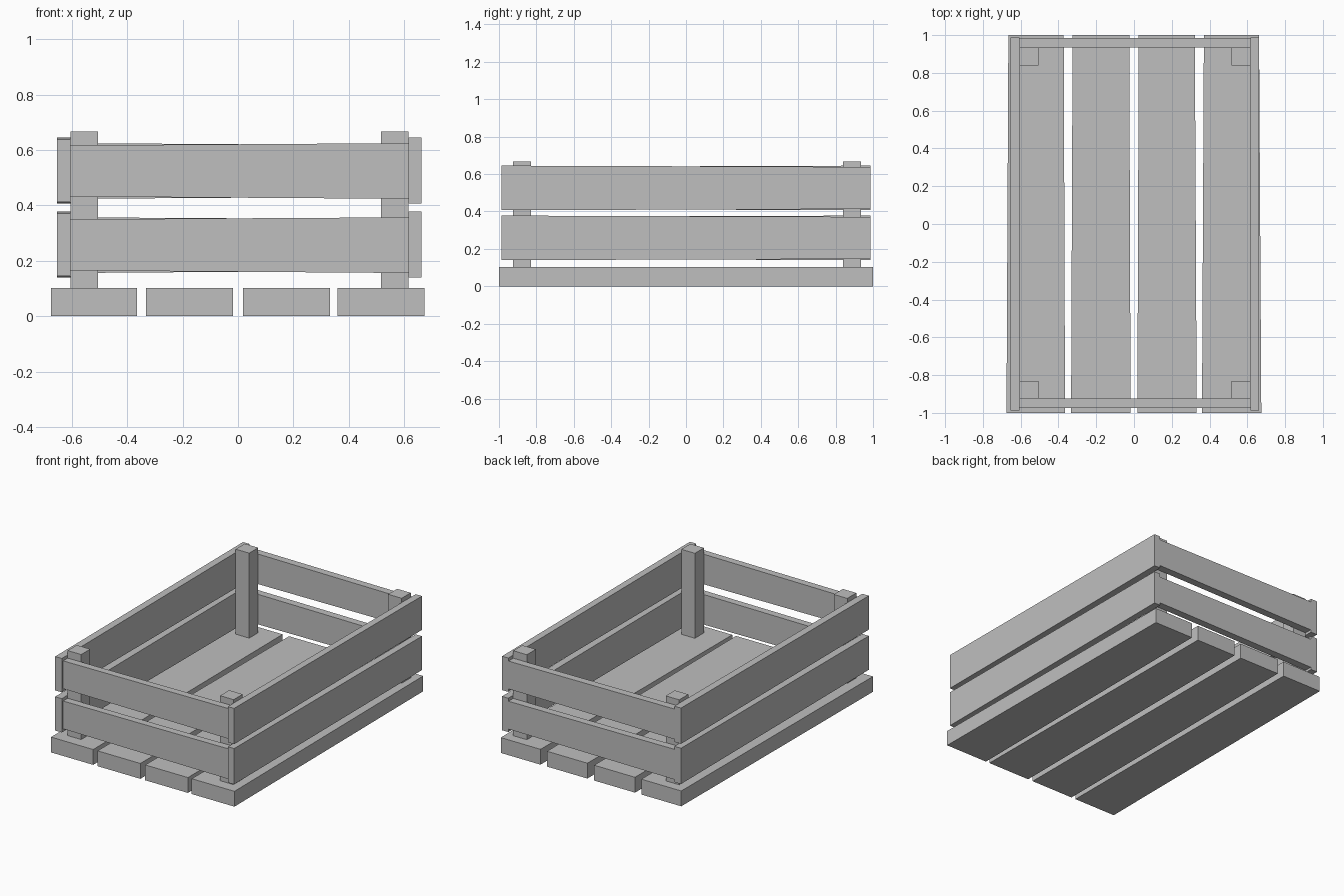
import bpy
import bmesh
from mathutils import Vector

cube = bpy.data.objects.get("Cube")
if cube:
    bpy.data.objects.remove(cube)

grey = bpy.data.materials.new("plain_grey")
grey.use_nodes = True
grey.diffuse_color = (0.52, 0.52, 0.52, 1)
grey.node_tree.nodes["Principled BSDF"].inputs["Base Color"].default_value = grey.diffuse_color


def plank(name, axis, start, end, rect_start, rect_end):
    """Board along axis 0 (x) or 1 (y), with a (lo, hi, bottom, top) section at each end."""
    bm = bmesh.new()
    rings = []
    for pos, (lo, hi, bottom, top) in ((start, rect_start), (end, rect_end)):
        ring = []
        for across, z in ((lo, bottom), (hi, bottom), (hi, top), (lo, top)):
            xy = (pos, across) if axis == 0 else (across, pos)
            ring.append(bm.verts.new(Vector((*xy, z))))
        rings.append(ring)
        bm.faces.new(ring)
    for i in range(4):
        j = (i + 1) % 4
        bm.faces.new((rings[0][i], rings[0][j], rings[1][j], rings[1][i]))
    bmesh.ops.recalc_face_normals(bm, faces=bm.faces)
    mesh = bpy.data.meshes.new(name)
    bm.to_mesh(mesh)
    bm.free()
    mesh.materials.append(grey)
    obj = bpy.data.objects.new(name, mesh)
    bpy.context.collection.objects.link(obj)


# Floor boards, a little wider at the front
floor = [
    ("floor_outer_right", -0.675, -0.365, -0.665, -0.372),
    ("floor_inner_right", -0.333, -0.018, -0.325, -0.025),
    ("floor_inner_left", 0.018, 0.332, 0.025, 0.322),
    ("floor_outer_left", 0.36, 0.674, 0.37, 0.662),
]
for name, a, b, c, d in floor:
    plank(name, 1, -1, 1, (a, b, 0, 0.102), (c, d, 0, 0.102))

# Corner posts
for end, y0, y1 in (("front", -0.925, -0.83), ("back", 0.84, 0.935)):
    for side, x0, x1 in (("right", -0.605, -0.506), ("left", 0.516, 0.616)):
        section = (y0, y1, 0.102, 0.667)
        plank(f"{end}_{side}_post", 0, x0, x1, section, section)

# Two slats on each end; the back ones taper the opposite way
for level, narrow, wide in (("lower", (0.165, 0.35), (0.156, 0.357)),
                            ("upper", (0.432, 0.617), (0.424, 0.625))):
    plank(f"front_{level}_slat", 0, -0.605, 0.616,
          (-0.973, -0.925, *narrow), (-0.973, -0.925, *wide))
    plank(f"back_{level}_slat", 0, -0.605, 0.616,
          (0.935, 0.985, *wide), (0.935, 0.985, *narrow))

# Two slats on each long side
for level, front, back in (("lower", (0.14, 0.378), (0.146, 0.371)),
                           ("upper", (0.407, 0.645), (0.413, 0.638))):
    plank(f"left_{level}_slat", 1, -0.987, 0.987,
          (0.616, 0.662, *front), (0.616, 0.662, *back))
    plank(f"right_{level}_slat", 1, -0.987, 0.987,
          (-0.654, -0.605, *back), (-0.654, -0.605, *front))
